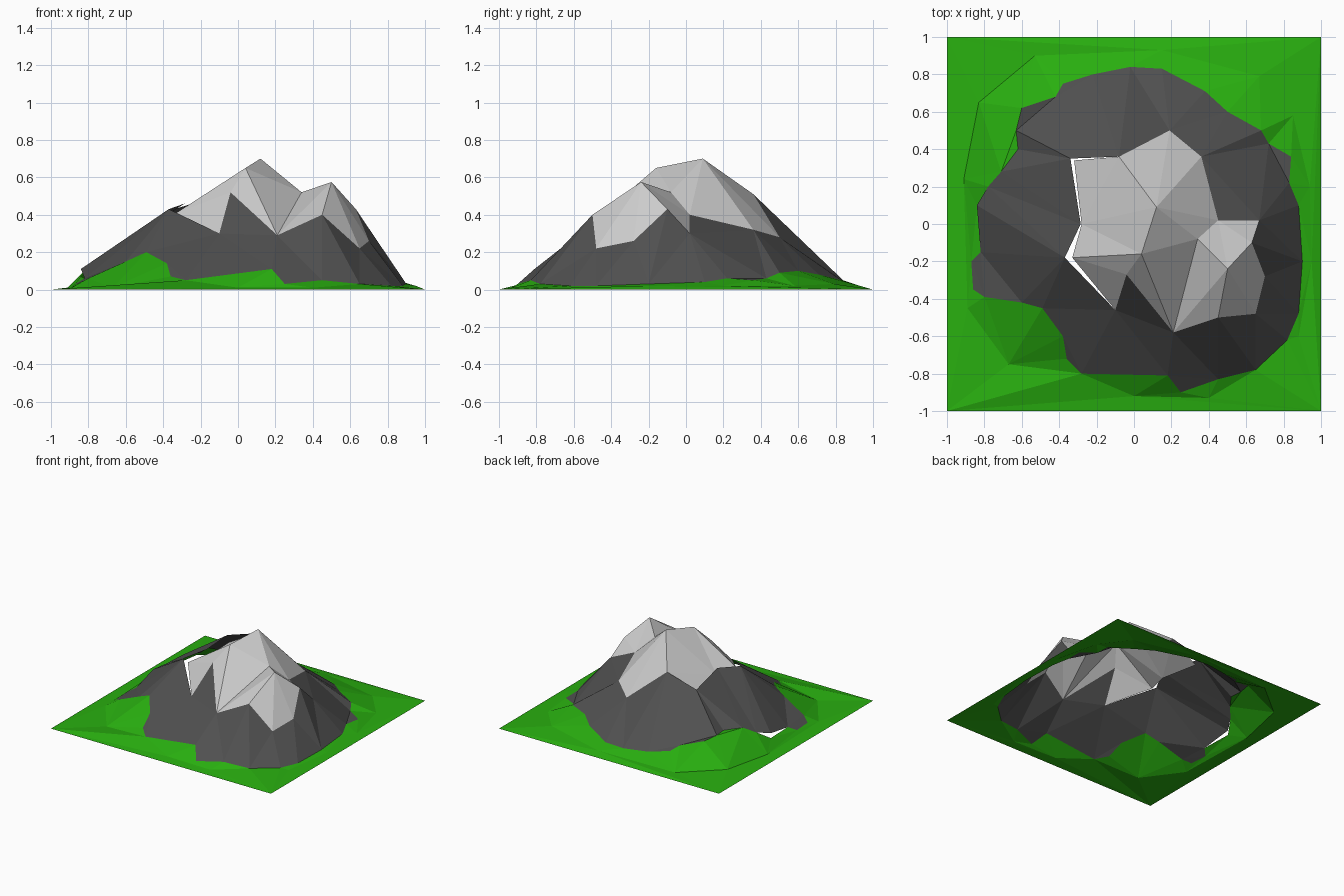
import bpy
from mathutils import Vector
from mathutils.geometry import delaunay_2d_cdt

if "Cube" in bpy.data.objects:
    bpy.data.objects.remove(bpy.data.objects["Cube"])


def material(name, rgb):
    m = bpy.data.materials.new(name)
    m.diffuse_color = (*rgb, 1)
    m.use_nodes = True
    m.node_tree.nodes["Principled BSDF"].inputs["Base Color"].default_value = m.diffuse_color
    return m


def inside(p, poly):
    hit = False
    for a, b in zip(poly, poly[1:] + poly[:1]):
        if (a[1] > p.y) != (b[1] > p.y):
            if p.x < a[0] + (p.y - a[1]) * (b[0] - a[0]) / (b[1] - a[1]):
                hit = not hit
    return hit


def terrain(name, outer, hole, extra, ridges, mat):
    """Flat-faced sheet between an outline and an optional hole."""
    pts = outer + hole + extra
    n, h = len(outer), len(hole)
    edges = [(i, (i + 1) % n) for i in range(n)]
    edges += [(n + i, n + (i + 1) % h) for i in range(h)]
    edges += [(pts.index(a), pts.index(b)) for a, b in ridges]
    co, _, tris, orig, _, _ = delaunay_2d_cdt(
        [Vector(p[:2]) for p in pts], edges, [], 0, 1e-5)
    verts = [(c.x, c.y, pts[o[0]][2] if o else 0) for c, o in zip(co, orig)]
    faces = []
    for t in tris:
        c = sum((co[i] for i in t), Vector((0, 0))) / len(t)
        if inside(c, outer) and not (hole and inside(c, hole)):
            faces.append(t)
    me = bpy.data.meshes.new(name)
    me.from_pydata(verts, [], faces)
    me.materials.append(mat)
    ob = bpy.data.objects.new(name, me)
    bpy.context.collection.objects.link(ob)
    return ob


# Jagged lower edge of the pale cap
cap = [(-.32, .34, .38), (-.08, .36, .51), (.19, .50, .28), (.36, .36, .32),
       (.45, .02, .40), (.67, .02, .30), (.63, -.10, .43), (.70, -.28, .26),
       (.65, -.48, .22), (.45, -.50, .40), (.21, -.58, .29), (-.04, -.27, .52),
       (-.10, -.46, .30), (-.33, -.18, .41), (-.28, 0, .40)]
peak, shoulder = (.12, .09, .70), (.04, -.16, .65)
saddle, second = (.34, -.08, .52), (.50, -.24, .575)

# Upper edge of the rock stands slightly clear of the cap on the left
rock_top = list(cap)
rock_top[0] = (-.34, .35, .43)
rock_top[13] = (-.37, -.18, .43)
rock_top[14] = (-.285, 0, .46)

# Line where the rock meets the grass
rim = [(-.22, .80, .06), (-.02, .84, .05), (.15, .83, .05), (.38, .71, .08),
       (.50, .60, .10), (.68, .50, .09), (.72, .43, .06), (.84, .36, .05),
       (.83, .22, .06), (.88, .10, .04), (.90, -.20, .03), (.88, -.48, .02),
       (.82, -.62, .02), (.65, -.78, .03), (.45, -.83, .05), (.25, -.90, .03),
       (.18, -.81, .11), (-.28, -.80, .05), (-.36, -.72, .07),
       (-.38, -.60, .14), (-.49, -.45, .20), (-.60, -.42, .15),
       (-.80, -.39, .06), (-.86, -.35, .03), (-.87, -.20, .03),
       (-.82, -.15, .06), (-.84, .10, .11), (-.78, .20, .14),
       (-.71, .28, .19), (-.62, .40, .19), (-.63, .50, .19),
       (-.60, .62, .18), (-.42, .68, .12), (-.38, .75, .09)]
grass_rim = list(rim)
grass_rim[26] = (-.84, .10, .07)

# Low swell of grass round the foot
foot = [(-.91, .24, .01), (-.83, .65, .02), (-.53, .90, .01), (.15, .93, .02),
        (.67, .79, .03), (.85, .58, .02), (.94, .20, .02), (.95, -.20, .02),
        (.88, -.60, .01), (.40, -.93, .01), (0, -.92, .01), (-.67, -.75, .01),
        (-.89, -.45, .01)]
square = [(-1, -1, 0), (1, -1, 0), (1, 1, 0), (-1, 1, 0)]

terrain("snow_cap", cap, [], [peak, shoulder, saddle, second],
        [(peak, shoulder), (peak, saddle), (saddle, second),
         (shoulder, cap[10]), (saddle, cap[10]), (shoulder, cap[11]),
         (shoulder, cap[13]), (shoulder, cap[14]), (second, cap[9])],
        material("snow", (.70, .70, .70)))
terrain("rock_slope", rim, rock_top, [], [], material("rock", (.08, .08, .08)))
terrain("grass_base", square, grass_rim, foot, [],
        material("grass", (.022, .43, .005)))
